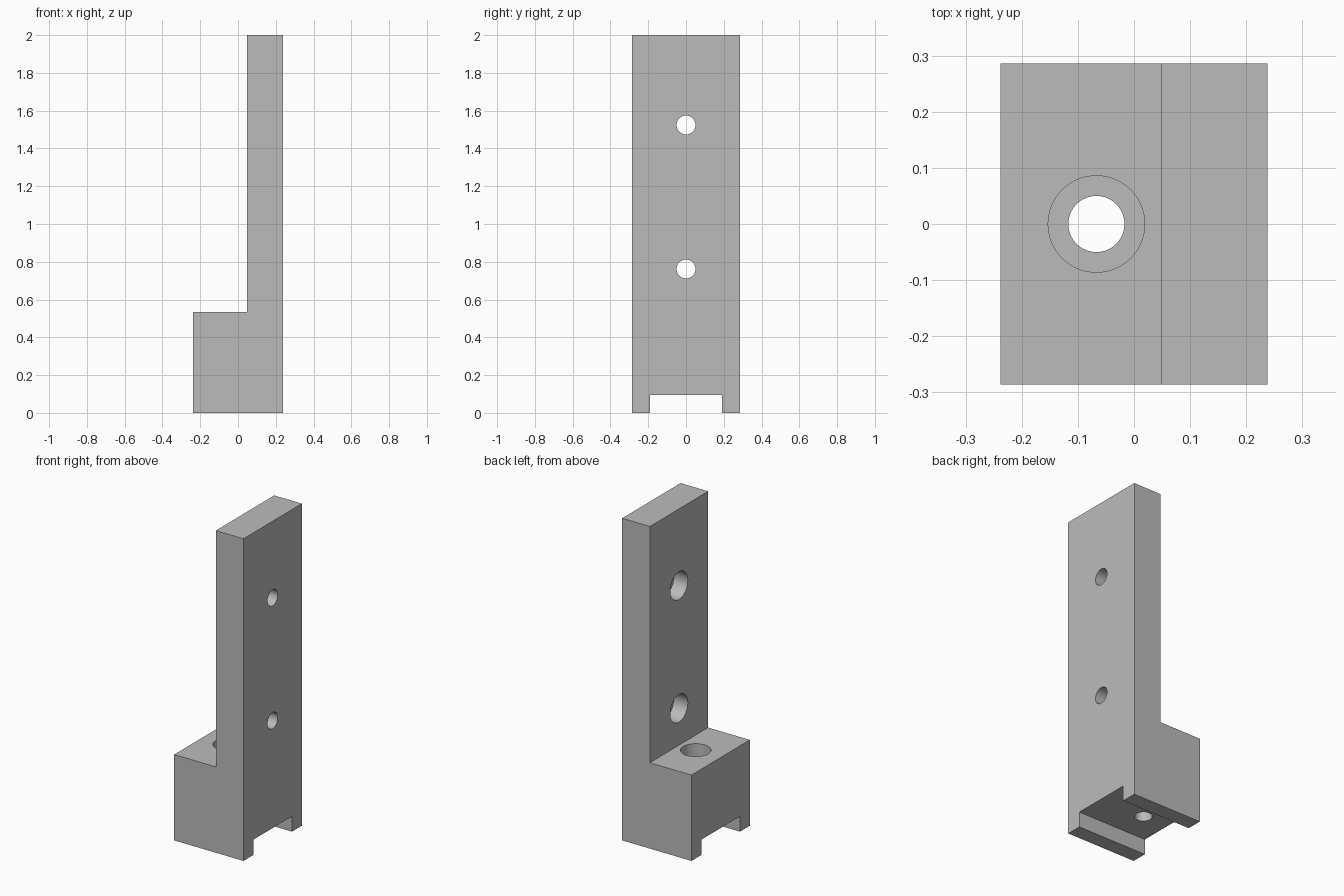
import bpy
import bmesh
import math
from mathutils import Matrix, Vector

if "Cube" in bpy.data.objects:
    bpy.data.objects.remove(bpy.data.objects["Cube"], do_unlink=True)

# Main dimensions
WIDTH, DEPTH, HEIGHT = 0.476, 0.572, 2.0
FOOT_TOP, PLATE_X = 0.533, 0.048
SLOT_HALF, SLOT_TOP = 0.19, 0.095
BORE_R, HEAD_R, HEAD_DEPTH = 0.05, 0.086, 0.095
HALF_X = WIDTH / 2

grey = bpy.data.materials.new("bracket_grey")
grey.use_nodes = True
colour = (0.5, 0.5, 0.5, 1)
grey.diffuse_color = colour
grey.node_tree.nodes["Principled BSDF"].inputs["Base Color"].default_value = colour


def make_object(name, bm):
    bmesh.ops.recalc_face_normals(bm, faces=bm.faces)
    mesh = bpy.data.meshes.new(name)
    bm.to_mesh(mesh)
    bm.free()
    mesh.materials.append(grey)
    obj = bpy.data.objects.new(name, mesh)
    bpy.context.collection.objects.link(obj)
    return obj


def cylinder(name, start, end, radius):
    start, end = Vector(start), Vector(end)
    axis = end - start
    turn = axis.to_track_quat("Z", "Y").to_matrix().to_4x4()
    bm = bmesh.new()
    bmesh.ops.create_cone(bm, cap_ends=True, segments=64, radius1=radius,
                          radius2=radius, depth=axis.length,
                          matrix=Matrix.Translation((start + end) / 2) @ turn)
    return make_object(name, bm)


def cut(target, cutter):
    mod = target.modifiers.new("cut", "BOOLEAN")
    mod.operation = "DIFFERENCE"
    mod.solver = "EXACT"
    mod.object = cutter
    bpy.context.view_layer.objects.active = target
    bpy.ops.object.modifier_apply(modifier=mod.name)
    bpy.data.objects.remove(cutter, do_unlink=True)


# L-shaped body: side profile extruded through the depth
profile = [(-HALF_X, 0), (HALF_X, 0), (HALF_X, HEIGHT),
           (PLATE_X, HEIGHT), (PLATE_X, FOOT_TOP), (-HALF_X, FOOT_TOP)]
bm = bmesh.new()
face = bm.faces.new([bm.verts.new((x, -DEPTH / 2, z)) for x, z in profile])
swept = bmesh.ops.extrude_face_region(bm, geom=[face])["geom"]
bmesh.ops.translate(bm, vec=(0, DEPTH, 0),
                    verts=[v for v in swept if isinstance(v, bmesh.types.BMVert)])
bracket = make_object("mounting_bracket", bm)

# Channel along the underside
bm = bmesh.new()
bmesh.ops.create_cube(bm, size=2, matrix=Matrix.Diagonal((1, SLOT_HALF, SLOT_TOP, 1)))
cut(bracket, make_object("channel_cutter", bm))

# Counterbored holes through the upright plate
for z in (0.762, 1.524):
    cut(bracket, cylinder("plate_bore", (-0.1, 0, z), (0.4, 0, z), BORE_R))
    cut(bracket, cylinder("plate_counterbore", (-0.1, 0, z),
                          (PLATE_X + HEAD_DEPTH, 0, z), HEAD_R))

# Counterbored hole down through the foot
FOOT_X = -0.067
cut(bracket, cylinder("foot_bore", (FOOT_X, 0, -0.1), (FOOT_X, 0, 0.7), BORE_R))
cut(bracket, cylinder("foot_counterbore", (FOOT_X, 0, FOOT_TOP - HEAD_DEPTH),
                      (FOOT_X, 0, 0.7), HEAD_R))

# Smooth bore walls, sharp edges elsewhere
bpy.ops.object.select_all(action="DESELECT")
bracket.select_set(True)
bpy.context.view_layer.objects.active = bracket
bpy.ops.object.shade_smooth_by_angle(angle=math.radians(30))
